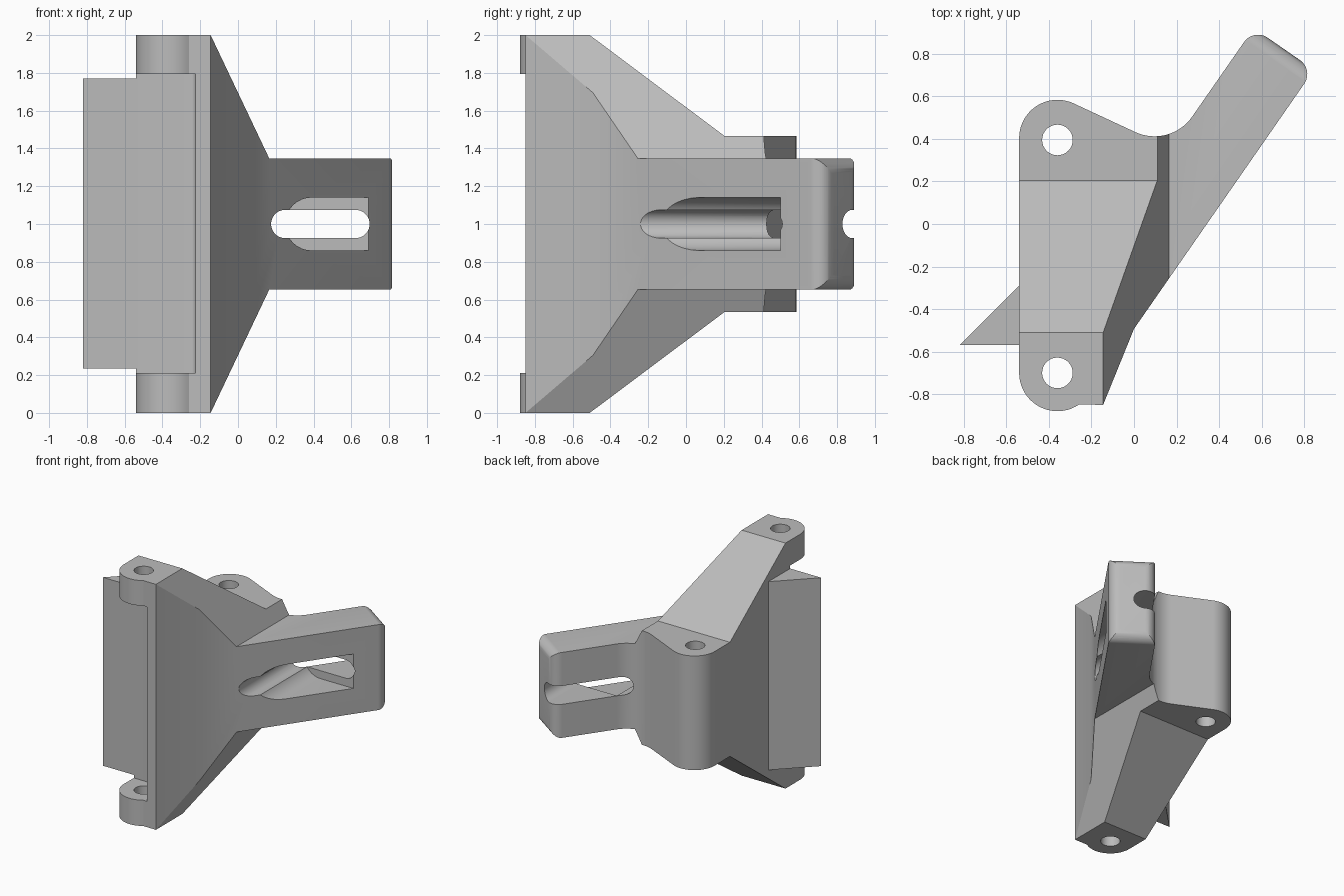
import bpy, bmesh, math
from mathutils import Matrix, Vector

if "Cube" in bpy.data.objects:
    bpy.data.objects.remove(bpy.data.objects["Cube"])

grey = bpy.data.materials.new("plain grey")
grey.use_nodes = True
grey.diffuse_color = (0.5, 0.5, 0.5, 1)
grey.node_tree.nodes["Principled BSDF"].inputs["Base Color"].default_value = (0.5, 0.5, 0.5, 1)


def arc(cx, cy, r, start, end, steps=16):
    """Points along a circular arc, angles in degrees."""
    angles = [math.radians(start + (end - start) * i / steps) for i in range(steps + 1)]
    return [(cx + r * math.cos(a), cy + r * math.sin(a)) for a in angles]


def fillet(before, corner, after, r, steps=12):
    """Tangent arc that replaces a corner."""
    c = Vector(corner)
    u = (Vector(before) - c).normalized()
    v = (Vector(after) - c).normalized()
    half = math.acos(u.dot(v)) / 2
    center = c + (u + v).normalized() * (r / math.sin(half))
    p = c + u * (r / math.tan(half)) - center
    q = c + v * (r / math.tan(half)) - center
    start = math.degrees(math.atan2(p.y, p.x))
    end = math.degrees(math.atan2(q.y, q.x))
    sweep = (end - start + 180) % 360 - 180
    return arc(center.x, center.y, r, start, start + sweep, steps)


def prism(name, points, axis, lo, hi):
    """Extrude a 2D outline along one axis."""
    place = {"x": lambda a, b, t: (t, a, b),
             "y": lambda a, b, t: (a, t, b),
             "z": lambda a, b, t: (a, b, t)}[axis]
    bm = bmesh.new()
    ends = [[bm.verts.new(place(a, b, t)) for a, b in points] for t in (lo, hi)]
    bm.faces.new(ends[0])
    bm.faces.new(ends[1])
    for i in range(len(points)):
        j = (i + 1) % len(points)
        bm.faces.new((ends[0][i], ends[0][j], ends[1][j], ends[1][i]))
    bmesh.ops.recalc_face_normals(bm, faces=bm.faces)
    mesh = bpy.data.meshes.new(name)
    bm.to_mesh(mesh)
    bm.free()
    mesh.materials.append(grey)
    obj = bpy.data.objects.new(name, mesh)
    bpy.context.collection.objects.link(obj)
    return obj


def combine(target, tool, operation):
    """Apply a boolean and discard the helper."""
    tool.hide_render = True
    mod = target.modifiers.new("boolean", "BOOLEAN")
    mod.operation, mod.object, mod.solver = operation, tool, "EXACT"
    bpy.context.view_layer.objects.active = target
    bpy.ops.object.modifier_apply(modifier=mod.name)
    bpy.data.objects.remove(tool)


def mirrored(points):
    """Close an upper outline with its reflection about z = 1."""
    return points + [(a, 2 - z) for a, z in reversed(points)]


# Plan outline: rear lug, concave throat, arm tip, front flange, hinge knuckle
lug, throat = (-0.54, 0.686), (0.17, 0.356)
tip_a, tip_b = (0.563, 0.921), (0.846, 0.725)
left, heel = (-0.54, -0.70), (0, -0.493)
outline = fillet(left, lug, throat, 0.18, 20)
outline += fillet(lug, throat, tip_a, 0.215, 16)
outline += fillet(throat, tip_a, tip_b, 0.08)
outline += fillet(tip_a, tip_b, heel, 0.08)
outline += [heel, (-0.145, -0.85)]
outline += arc(-0.36, -0.70, 0.18, -56, -180, 20)
bracket = prism("bracket", outline, "z", 0, 2)

# Taper toward the rear lug, then toward the arm
side = mirrored([(-1, 2.367), (0.205, 1.465), (1.2, 1.465)])
combine(bracket, prism("side_taper", side, "x", -1.2, 1.2), "INTERSECT")
front = mirrored([(-1, 3.80), (0.165, 1.348), (1.2, 1.348)])
combine(bracket, prism("front_taper", front, "y", -1.2, 1.2), "INTERSECT")

# Round the upper and lower edges of the arm tip
upper = arc(0.998, 1.269, 0.08, 90, 0, 10) + [(1.3, 1.269), (1.3, 1.6), (0.998, 1.6)]
for corner in (upper, [(a, 2 - z) for a, z in upper]):
    cutter = prism("tip_round", corner, "y", -1, 1)
    cutter.data.transform(Matrix.Rotation(math.atan2(0.82, 0.57), 4, "Z"))
    combine(bracket, cutter, "DIFFERENCE")

# Side wedge, trimmed flush by the hinge gap
wedge = [(-0.85, -0.60), (-0.50, -0.25), (-0.50, -0.60)]
combine(bracket, prism("wedge", wedge, "z", 0.235, 1.77), "UNION")
gap = [(-1, -0.57), (-1, -1), (-0.225, -1)]
gap += fillet((-0.225, -1), (-0.225, -0.57), (-1, -0.57), 0.025, 6)
combine(bracket, prism("hinge_gap", gap, "z", 0.21, 1.795), "DIFFERENCE")

# Pin holes
for y in (-0.70, 0.395):
    hole = arc(-0.36, y, 0.072, 0, 360, 32)[:-1]
    combine(bracket, prism("pin_hole", hole, "z", -0.5, 2.5), "DIFFERENCE")

# Arm slot and its wider pocket
slot = arc(0.25, 1, 0.075, 90, 270) + arc(0.622, 1, 0.075, -90, 90)
combine(bracket, prism("arm_slot", slot, "y", -1.2, 1.2), "DIFFERENCE")
pocket = arc(0.39, 1, 0.14, 90, 270) + [(1.1, 0.86), (1.1, 1.14)]
combine(bracket, prism("arm_pocket", pocket, "y", -1.2, 0.5), "DIFFERENCE")

# Smooth the rounds and keep hard edges crisp
bpy.ops.object.select_all(action="DESELECT")
bracket.select_set(True)
bpy.context.view_layer.objects.active = bracket
bpy.ops.object.shade_smooth_by_angle(angle=math.radians(25))
